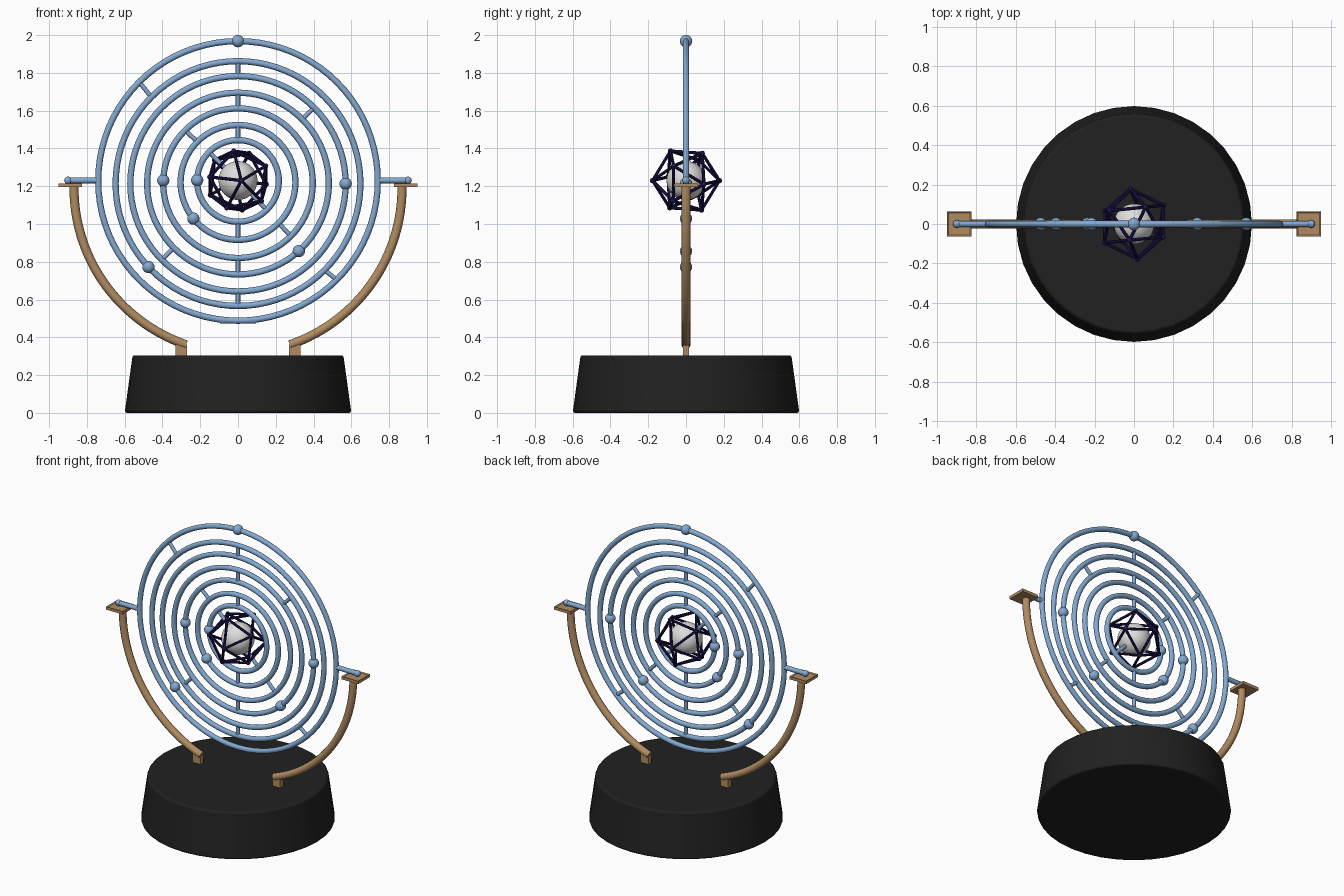
import bpy
import bmesh
from math import sin, cos, pi, radians
from mathutils import Vector

cube = bpy.data.objects.get("Cube")
if cube:
    bpy.data.objects.remove(cube, do_unlink=True)


def material(name, rgb, rough=0.5):
    m = bpy.data.materials.new(name)
    m.use_nodes = True
    m.diffuse_color = (*rgb, 1)
    bsdf = m.node_tree.nodes["Principled BSDF"]
    bsdf.inputs["Base Color"].default_value = (*rgb, 1)
    bsdf.inputs["Roughness"].default_value = rough
    return m


BLUE = material("sky blue", (0.23, 0.40, 0.64))
BROWN = material("warm brown", (0.44, 0.26, 0.12))
BLACK = material("soft black", (0.015, 0.015, 0.015))
NAVY = material("deep navy", (0.012, 0.007, 0.075))
WHITE = material("pale grey", (0.74, 0.73, 0.72))


def finish(name, mat, smooth=True):
    ob = bpy.context.object
    ob.name = ob.data.name = name
    ob.data.materials.append(mat)
    if smooth:
        bpy.ops.object.shade_smooth_by_angle(angle=radians(40))
    return ob


def ball(name, center, r, mat, segments=24):
    bpy.ops.mesh.primitive_uv_sphere_add(segments=segments, ring_count=segments // 2,
                                         radius=r, location=center)
    return finish(name, mat)


def rod(name, a, b, r, mat, sides=12):
    a, b = Vector(a), Vector(b)
    bpy.ops.mesh.primitive_cylinder_add(vertices=sides, radius=r, depth=(b - a).length,
                                        location=(a + b) / 2)
    ob = finish(name, mat)
    ob.rotation_euler = (b - a).to_track_quat("Z", "Y").to_euler()
    return ob


def on_ring(index, degrees):
    """Point on a ring's centre line, measured from +x towards +z."""
    r, z = RINGS[index]
    t = radians(degrees)
    return Vector((r * cos(t), 0, z + r * sin(t)))


# Base: tapered drum with softened rims
bpy.ops.mesh.primitive_cone_add(vertices=36, radius1=0.6, radius2=0.558, depth=0.305,
                                location=(0, 0, 0.1525))
base = finish("base", BLACK, smooth=False)
bevel = base.modifiers.new("soft rim", "BEVEL")
bevel.width = 0.012
bevel.segments = 2
bpy.ops.object.shade_smooth_by_angle(angle=radians(40))

# Concentric rings: radius and centre height, outermost first
RINGS = [(0.740, 1.228), (0.648, 1.214), (0.570, 1.213), (0.481, 1.214),
         (0.396, 1.216), (0.304, 1.220), (0.216, 1.228)]
for i, (r, z) in enumerate(RINGS):
    bpy.ops.mesh.primitive_torus_add(major_radius=r, minor_radius=0.0165, major_segments=80,
                                     minor_segments=12, location=(0, 0, z),
                                     rotation=(pi / 2, 0, 0))
    finish(f"ring_{i + 1}", BLUE)

# Pivot pins joining neighbouring rings, turned from gap to gap
for i, angle in enumerate([135, 90, 45, 90, 135, 90]):
    for side in (0, 180):
        rod(f"ring_pin_{i + 1}", on_ring(i, angle + side), on_ring(i + 1, angle + side),
            0.012, BLUE)

# Inner pins holding the central sphere
CENTER = Vector((0, 0, 1.23))
for angle in (135, 315):
    rod("sphere_pin", on_ring(6, angle), CENTER, 0.012, BLUE)

# One bead riding on each ring
for i, angle in enumerate([90, 223, 0, 312, 178, 219, 179]):
    ball(f"bead_{i + 1}", on_ring(i, angle), 0.0325, BLUE)

# Short bar at the foot of the outer ring
rod("lower_bar", (-0.095, 0, 0.487), (0.095, 0, 0.487), 0.014, BLUE)

# Central sphere
ball("central_sphere", CENTER, 0.103, WHITE, 40)

# Icosahedral cage: a pole, a ring of five, and their opposites
R = 0.178
axis = Vector((0.1, -1, 0)).normalized()
across = Vector((-axis.y, axis.x, 0))
up = Vector((0, 0, 1))
half = [axis * R]
for k in range(5):
    t = radians(101 + 72 * k)
    half.append(R / 5 ** 0.5 * (axis + 2 * (across * cos(t) + up * sin(t))))
corners = half + [-v for v in half]
for i, a in enumerate(corners):
    ball("cage_joint", CENTER + a, 0.014, NAVY, 12)
    for b in corners[:i]:
        if (a - b).length < 1.2 * R:
            rod("cage_strut", CENTER + a, CENTER + b, 0.0085, NAVY, 8)


def block(name, center, size, mat):
    bpy.ops.mesh.primitive_cube_add(size=1, location=center)
    ob = finish(name, mat, smooth=False)
    ob.scale = size
    return ob


for s, side in ((1, "left"), (-1, "right")):
    # Axle with rounded tip
    rod(f"{side}_axle", (s * 0.735, 0, 1.231), (s * 0.9, 0, 1.231), 0.0155, BLUE)
    ball(f"{side}_axle_tip", (s * 0.9, 0, 1.231), 0.02, BLUE, 16)

    # Square rest with a shallow recess
    pad = block(f"{side}_rest", (s * 0.887, 0, 1.205), (0.124, 0.126, 0.02), BROWN)
    bm = bmesh.new()
    bm.from_mesh(pad.data)
    top = [f for f in bm.faces if f.normal.z > 0.9]
    bmesh.ops.inset_region(bm, faces=top, thickness=0.08)
    bmesh.ops.translate(bm, vec=(0, 0, -0.3), verts=top[0].verts)
    bm.to_mesh(pad.data)
    bm.free()

    # Curved arm from the rest down to the post
    curve = bpy.data.curves.new(f"{side}_arm", "CURVE")
    curve.dimensions = "3D"
    curve.bevel_depth = 0.024
    curve.bevel_resolution = 4
    curve.use_fill_caps = True
    steps = 32
    spline = curve.splines.new("POLY")
    spline.points.add(steps)
    for k, p in enumerate(spline.points):
        t = radians(72 * k / steps)
        r = 0.868 + 0.02 * k / steps
        p.co = (s * r * cos(t), 0, 1.205 - r * sin(t), 1)
    arm = bpy.data.objects.new(f"{side}_arm", curve)
    bpy.context.collection.objects.link(arm)
    bpy.ops.object.select_all(action="DESELECT")
    arm.select_set(True)
    bpy.context.view_layer.objects.active = arm
    bpy.ops.object.convert(target="MESH")
    finish(f"{side}_arm", BROWN)

    # Post fixing the arm to the base
    block(f"{side}_post", (s * 0.3, 0, 0.331), (0.06, 0.034, 0.064), BROWN)
